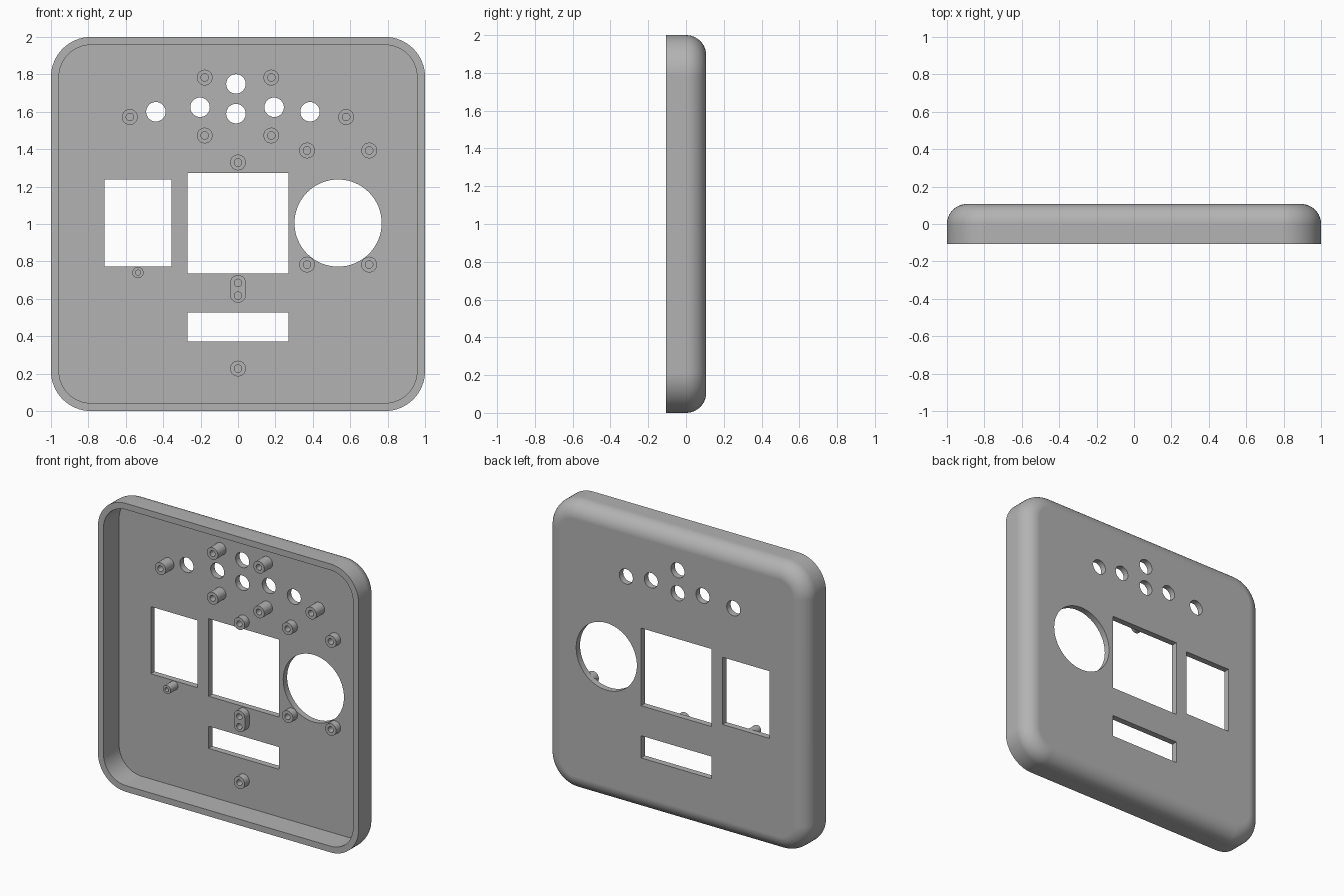
import bpy, bmesh, math

cube = bpy.data.objects.get("Cube")
if cube:
    bpy.data.objects.remove(cube, do_unlink=True)

BACK = 0.107          # back face; the open rim is at -BACK
WALL = 0.043
FLOOR = BACK - WALL   # inner face of the plate

grey = bpy.data.materials.new("plain grey")
grey.use_nodes = True
colour = (0.45, 0.45, 0.45, 1)
grey.diffuse_color = colour
grey.node_tree.nodes["Principled BSDF"].inputs["Base Color"].default_value = colour


def outline(cx, cz, hw, hh, r, steps=16):
    """Points of a rounded rectangle in the XZ plane."""
    pts = []
    for i, (sx, sz) in enumerate(((1, 1), (-1, 1), (-1, -1), (1, -1))):
        for k in range(steps + 1):
            a = (i + k / steps) * math.pi / 2
            pts.append((cx + sx * (hw - r) + r * math.cos(a),
                        cz + sz * (hh - r) + r * math.sin(a)))
    return pts


def loft(bm, cx, cz, rings):
    """Skin rings of (half width, half height, corner radius, y), capping both ends."""
    loops = [[bm.verts.new((x, y, z)) for x, z in outline(cx, cz, hw, hh, r)]
             for hw, hh, r, y in rings]
    n = len(loops[0])
    for a, b in zip(loops, loops[1:]):
        for i in range(n):
            j = (i + 1) % n
            bm.faces.new((a[i], a[j], b[j], b[i]))
    bm.faces.new(loops[0])
    bm.faces.new(loops[-1])


def finish(name, bm):
    bmesh.ops.remove_doubles(bm, verts=bm.verts, dist=1e-5)
    bmesh.ops.recalc_face_normals(bm, faces=bm.faces)
    mesh = bpy.data.meshes.new(name)
    bm.to_mesh(mesh)
    bm.free()
    mesh.materials.append(grey)
    obj = bpy.data.objects.new(name, mesh)
    bpy.context.collection.objects.link(obj)
    return obj


def cut(obj, cutter):
    """Subtract the cutter, bake the result and drop the cutter."""
    cutter.hide_render = True
    mod = obj.modifiers.new("openings", "BOOLEAN")
    mod.operation = "DIFFERENCE"
    mod.solver = "EXACT"
    mod.object = cutter
    graph = bpy.context.evaluated_depsgraph_get()
    baked = bpy.data.meshes.new_from_object(obj.evaluated_get(graph))
    obj.modifiers.clear()
    obj.data = baked
    bpy.data.objects.remove(cutter, do_unlink=True)


def shade(obj):
    obj.data.shade_smooth()
    obj.data.set_sharp_from_angle(angle=math.radians(30))
    obj.modifiers.new("even shading", "WEIGHTED_NORMAL").keep_sharp = True


# Tray-shaped cover: straight sides, rounded back edge, hollow front
def square(inset, y):
    return (1 - inset, 1 - inset, 2 * BACK - inset, y)


rings = [square(WALL, FLOOR), square(WALL, -BACK), square(0, -BACK)]
for k in range(11):
    a = k / 10 * math.pi / 2
    rings.append(square(BACK * (1 - math.cos(a)), BACK * math.sin(a)))
bm = bmesh.new()
loft(bm, 0, 1, rings)
cover = finish("cover", bm)

# Openings through the plate: (x, z, half width, half height, corner radius)
openings = [
    (-0.535, 1.005, 0.179, 0.233, 0),
    (0, 1.004, 0.27, 0.269, 0),
    (0, 0.45, 0.27, 0.077, 0),
    (0.535, 1.005, 0.233, 0.233, 0.233),
]
for x, z in ((-0.011, 1.749), (-0.011, 1.59), (-0.203, 1.624),
             (0.193, 1.624), (-0.439, 1.6), (0.385, 1.6)):
    openings.append((x, z, 0.052, 0.052, 0.052))
bm = bmesh.new()
for x, z, hw, hh, r in openings:
    loft(bm, x, z, [(hw, hh, r, FLOOR - 0.03), (hw, hh, r, BACK + 0.03)])
cut(cover, finish("opening_cutter", bm))
shade(cover)


# Hollow screw posts standing on the inside of the plate
def post(name, x, z, height, r=0.042, hole=0.02):
    top = FLOOR - height
    bm = bmesh.new()
    loft(bm, x, z, [(r, r, r, FLOOR + 0.01), (r, r, r, top),
                    (hole, hole, hole, top), (hole, hole, hole, FLOOR - 0.001)])
    shade(finish(name, bm))


for side, s in (("left", 1), ("right", -1)):
    post(f"upper_post_{side}", s * 0.178, 1.783, 0.09)
    post(f"lower_post_{side}", s * 0.178, 1.473, 0.09)
    post(f"outer_post_{side}", s * 0.578, 1.572, 0.09)
    post(f"round_opening_top_post_{side}", 0.535 + s * 0.166, 1.393, 0.05)
    post(f"round_opening_bottom_post_{side}", 0.535 + s * 0.166, 0.783, 0.05)
post("centre_post", 0, 1.329, 0.05)
post("bottom_post", 0, 0.227, 0.05)
post("small_post", -0.535, 0.74, 0.08, 0.03, 0.014)

# Oblong post with two screw holes
bm = bmesh.new()
loft(bm, 0, 0.653, [(0.042, 0.074, 0.042, FLOOR + 0.01), (0.042, 0.074, 0.042, FLOOR - 0.05)])
double_post = finish("double_post", bm)
bm = bmesh.new()
for z in (0.617, 0.685):
    loft(bm, 0, z, [(0.02, 0.02, 0.02, FLOOR - 0.001), (0.02, 0.02, 0.02, FLOOR - 0.1)])
cut(double_post, finish("screw_hole_cutter", bm))
shade(double_post)
